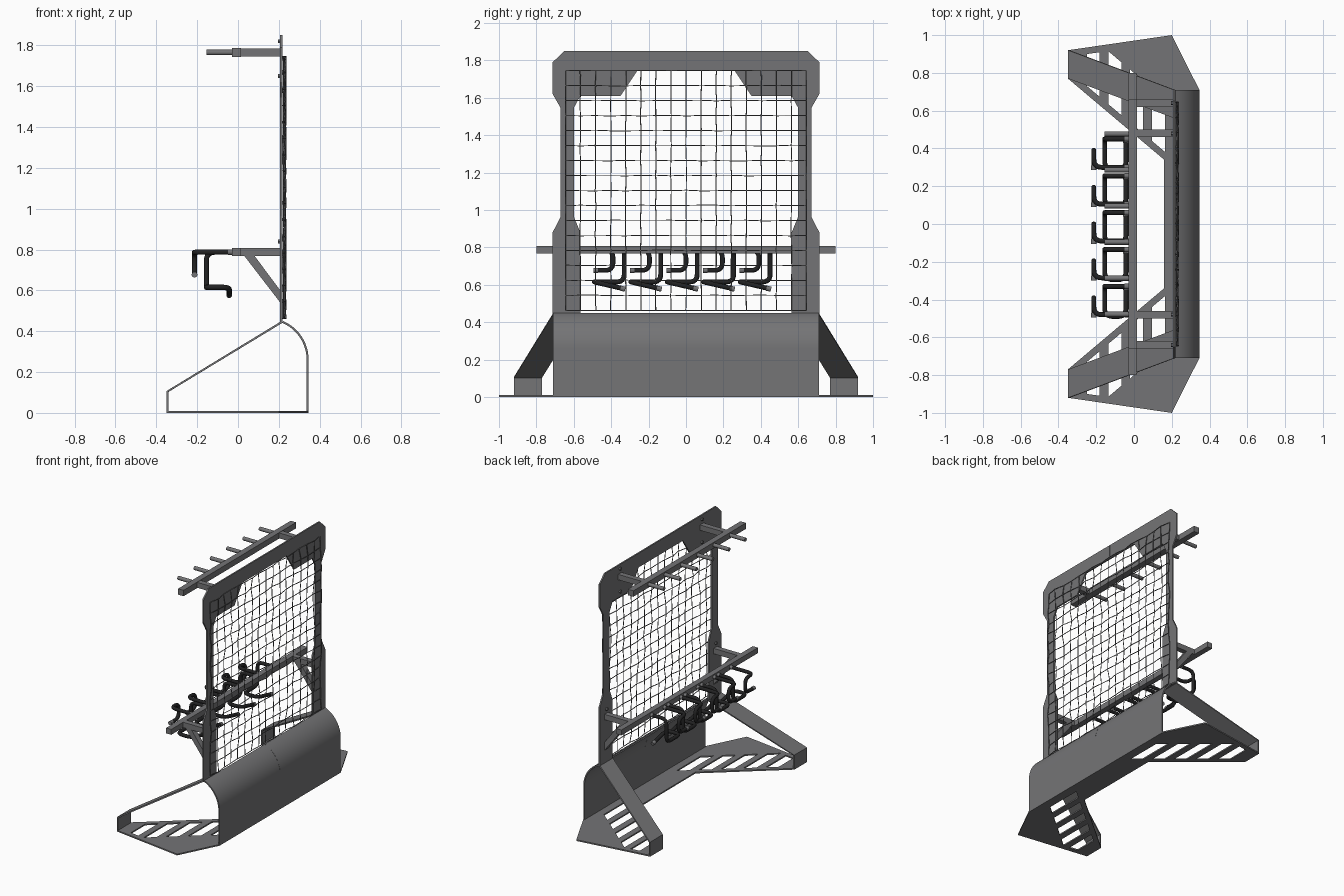
import bpy, bmesh, math, random
from mathutils import Matrix, Vector

if "Cube" in bpy.data.objects:
    bpy.data.objects.remove(bpy.data.objects["Cube"])
random.seed(4)


def material(name, c):
    m = bpy.data.materials.new(name)
    m.diffuse_color = (c, c, c * 1.03, 1)
    m.use_nodes = True
    m.node_tree.nodes["Principled BSDF"].inputs["Base Color"].default_value = m.diffuse_color
    return m


GREY = material("frame_grey", 0.175)
BLACK = material("rubber_black", 0.016)
YZ = Matrix(((0, 0, 1, 0), (1, 0, 0, 0), (0, 1, 0, 0), (0, 0, 0, 1)))    # 2D -> y,z
XZ = Matrix(((1, 0, 0, 0), (0, 0, -1, 0), (0, 1, 0, 0), (0, 0, 0, 1)))   # 2D -> x,z


def add(name, mesh, mat, smooth=False):
    ob = bpy.data.objects.new(name, mesh)
    bpy.context.collection.objects.link(ob)
    mesh.materials.clear()
    mesh.materials.append(mat)
    for p in mesh.polygons:
        p.material_index = 0
        p.use_smooth = False
    if smooth:
        bpy.context.view_layer.objects.active = ob
        ob.select_set(True)
        bpy.ops.object.shade_smooth_by_angle(angle=math.radians(40))
        ob.select_set(False)
    return ob


def curve_mesh(splines, cyclic, **opts):
    cu = bpy.data.curves.new("tmp", 'CURVE')
    for k, v in opts.items():
        setattr(cu, k, v)
    for pts in splines:
        s = cu.splines.new('POLY')
        s.points.add(len(pts) - 1)
        for p, q in zip(s.points, pts):
            q = tuple(q)
            p.co = (q[0], q[1], q[2] if len(q) > 2 else 0, 1)
        s.use_cyclic_u = cyclic
    ob = bpy.data.objects.new("tmp", cu)
    bpy.context.collection.objects.link(ob)
    bpy.context.view_layer.update()
    dg = bpy.context.evaluated_depsgraph_get()
    me = bpy.data.meshes.new_from_object(ob.evaluated_get(dg))
    bpy.data.objects.remove(ob)
    bpy.data.curves.remove(cu)
    return me


def plate(name, loops, thick, matrix, mat=GREY, smooth=False):
    me = curve_mesh(loops, True, dimensions='2D', fill_mode='BOTH', extrude=thick / 2)
    me.transform(matrix)
    bm = bmesh.new()
    bm.from_mesh(me)
    bmesh.ops.remove_doubles(bm, verts=bm.verts, dist=1e-5)
    bmesh.ops.recalc_face_normals(bm, faces=bm.faces)
    bm.to_mesh(me)
    bm.free()
    return add(name, me, mat, smooth)


def tube(name, paths, r, mat, res=3):
    me = curve_mesh(paths, False, dimensions='3D', bevel_depth=r, bevel_resolution=res,
                    use_fill_caps=True)
    return add(name, me, mat, True)


def box(name, lo, hi, mat=GREY):
    bm = bmesh.new()
    bmesh.ops.create_cube(bm, size=1)
    for v in bm.verts:
        v.co = [(a + b) / 2 + c * (b - a) for a, b, c in zip(lo, hi, v.co)]
    me = bpy.data.meshes.new(name)
    bm.to_mesh(me)
    bm.free()
    return add(name, me, mat)


def rounded(pts, r=0.043, n=6):
    pts = [Vector(p) for p in pts]
    out = [pts[0]]
    for a, b, c in zip(pts, pts[1:], pts[2:]):
        p, q = b + (a - b).normalized() * r, b + (c - b).normalized() * r
        for i in range(n + 1):
            t = i / n
            out.append(p * (1 - t) ** 2 + b * 2 * t * (1 - t) + q * t * t)
    return out + [pts[-1]]


def slot_low(x):    # along the inner edge of the foot plate
    return 0.77 - (x + 0.35) * 0.843 + 0.045


def slot_high(x):   # outer ends of the slots
    return min(slot_low(x) + 0.28, 0.885 + (x + 0.35) * 0.145)


# ground plate with slotted feet
half = [(0.346, 0.71), (0.2, 1.0), (-0.35, 0.92), (-0.35, 0.77), (0.16, 0.34)]
loops = [half + [(x, -y) for x, y in reversed(half)]]
for k in range(5):
    a = -0.25 + 0.115 * k
    b = a + 0.068
    slot = [(a, slot_low(a)), (b, slot_low(b)), (b, slot_high(b)), (a, slot_high(a))]
    loops += [slot, [(x, -y) for x, y in slot]]
plate("ground_plate", loops, 0.01, Matrix.Translation((0, 0, 0.005)))

# curved kick panel in two halves
R, cx, cz = 0.207, 0.139, 0.26
angs = [math.radians(66.7) * i / 12 for i in range(13)]
prof = [(0.346, 0.005)] + [(cx + R * math.cos(t), cz + R * math.sin(t)) for t in angs]
r2 = R - 0.01
prof += [(cx + r2 * math.cos(t), cz + r2 * math.sin(t)) for t in reversed(angs)] + [(0.336, 0.005)]
for s, side in ((-1, "left"), (1, "right")):
    plate("kick_panel_" + side, [prof], 0.7095, Matrix.Translation((0, s * 0.3553, 0)) @ XZ, smooth=True)

# upright frame, two cut plates meeting in the middle
edge = [(0.713, 0.44), (0.713, 0.88), (0.67, 0.965), (0.67, 1.545), (0.713, 1.62), (0.713, 1.79),
        (0.65, 1.85), (0.0003, 1.85), (0.0003, 1.745)]
inside = [(0.26, 1.745), (0.35, 1.61), (0.565, 1.61), (0.6, 1.545), (0.6, 0.965), (0.565, 0.88),
          (0.565, 0.44)]
for s, side in ((-1, "left"), (1, "right")):
    plate("upright_frame_" + side, [[(s * y, z) for y, z in edge + inside]], 0.011,
          Matrix.Translation((0.212, 0, 0)) @ YZ)

# rear legs: bent strips from the panel top to the feet
for s, side in ((-1, "left"), (1, "right")):
    pts = [(-0.345, .77, .005), (-0.345, .92, .005), (-0.345, .92, .105), (-0.345, .77, .105),
           (.215, .71, .445), (.215, .56, .445)]
    me = bpy.data.meshes.new("leg")
    me.from_pydata([(x, s * y, z) for x, y, z in pts], [], [(0, 1, 2, 3), (3, 2, 4, 5)])
    leg = add("rear_leg_" + side, me, GREY)
    sol = leg.modifiers.new("thick", 'SOLIDIFY')
    sol.thickness, sol.offset = 0.01, 0

# rope net with a little sag
N = 16
cols = [[Vector((0.228 + random.uniform(-.008, .008),
                 -0.645 + 1.29 * i / N + (random.uniform(-.002, .002) if 0 < i < N else 0),
                 0.463 + 1.282 * j / N + (random.uniform(-.002, .002) if 0 < j < N else 0)))
         for j in range(N + 1)] for i in range(N + 1)]
rows = [[cols[i][j] for i in range(N + 1)] for j in range(N + 1)]
tube("net_cords", cols + rows, 0.0028, GREY, 1)

# lower and upper rack: bars, arms and braces
box("lower_bar", (-0.03, -0.8, 0.768), (0.012, 0.8, 0.808))
box("upper_bar", (-0.03, -0.66, 1.743), (0.015, 0.66, 1.787))
for s, side in ((-1, "left"), (1, "right")):
    y = 0.64 * s
    box("lower_arm_" + side, (0.01, y - .02, .768), (.207, y + .02, .808))
    plate("arm_brace_" + side, [[(0.03, .77), (0.08, .77), (.207, .6), (.207, .54)]], 0.04,
          Matrix.Translation((0, y, 0)) @ XZ)
    box("upper_arm_" + side, (0.012, .48 * s - .02, 1.745), (.207, .48 * s + .02, 1.785))
    # bolts on the rear face
    for by, bz in ((.64, .84), (.48, 1.82), (.48, 1.65)):
        tube("bolt_" + side, [[(.195, s * by, bz), (.21, s * by, bz)]], .011, GREY, 1)

# upper pegs
for k in range(6):
    y = -0.478 + 0.191 * k
    tube("upper_peg", [[(-0.155, y, 1.765), (-0.025, y, 1.765)]], 0.014, GREY)

# hanging hooks with grey tips and sleeves
for k in range(5):
    y = -0.49 + 0.195 * k
    a = [(-.03, y + .01, .787), (-.213, y + .01, .787), (-.213, y + .1, .785), (-.213, y + .1, .677),
         (-.213, y + .005, .677)]
    b = [(-.03, y + .16, .787), (-.155, y + .16, .787), (-.155, y + .16, .615), (-.155, y, .615),
         (-.043, y, .615), (-.043, y + .15, .58)]
    tube("hook", [rounded(a), rounded(b)], 0.013, BLACK)
    tube("hook_tip", [[(-.213, y + .02, .677), (-.213, y - .005, .677)],
                      [(-.043, y + .14, .582), (-.043, y + .165, .576)],
                      [(-.05, y + .01, .787), (-.02, y + .01, .787)],
                      [(-.05, y + .16, .787), (-.02, y + .16, .787)]], 0.0145, GREY)
